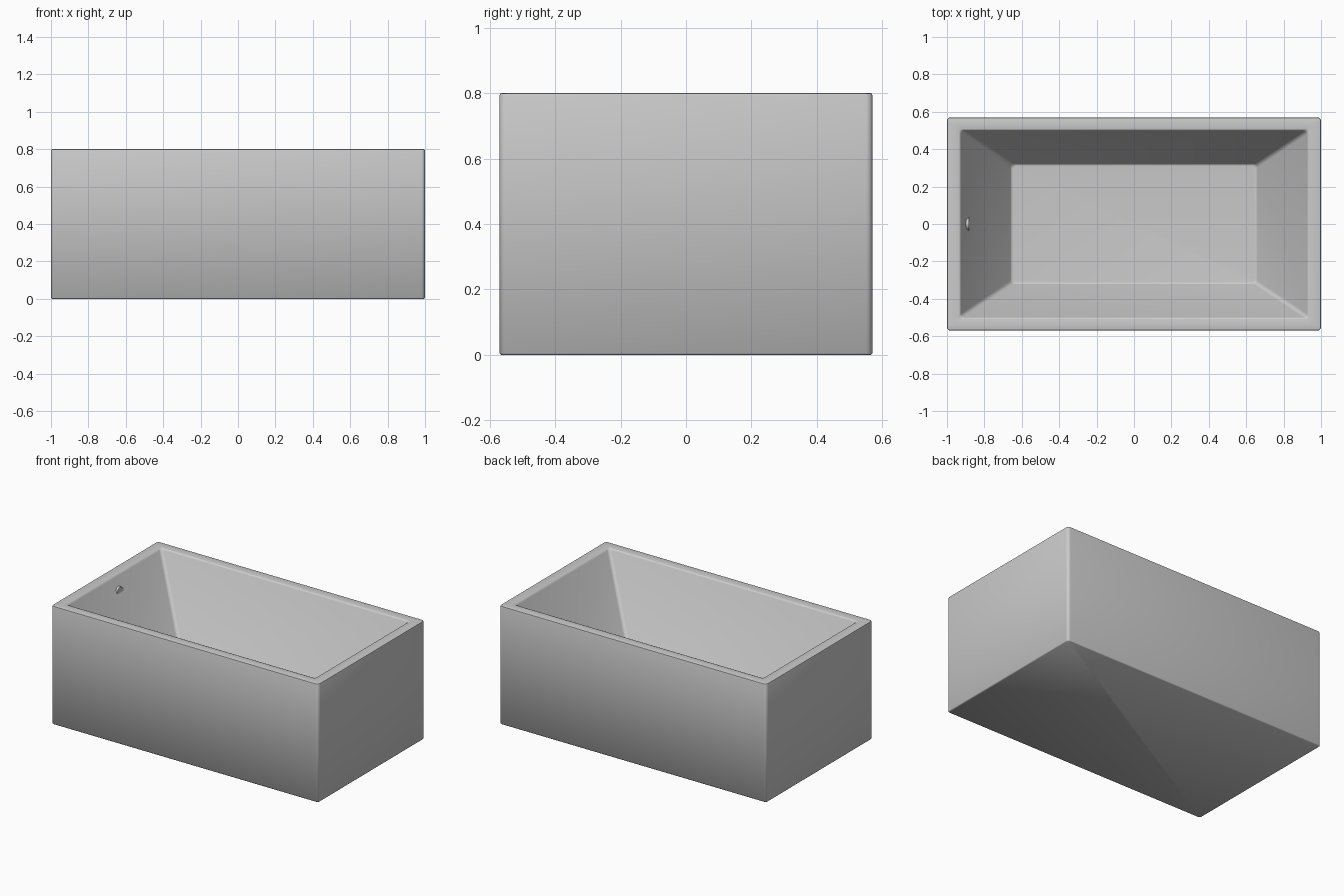
import bpy, bmesh, math

if "Cube" in bpy.data.objects:
    bpy.data.objects.remove(bpy.data.objects["Cube"])


def rounded_loop(bm, hx, hy, z, r, seg=4):
    """Ring of vertices following a rounded rectangle."""
    ring = []
    for i, (sx, sy) in enumerate([(1, 1), (-1, 1), (-1, -1), (1, -1)]):
        for k in range(seg + 1):
            a = math.pi / 2 * (i + k / seg)
            ring.append(bm.verts.new((sx * (hx - r) + r * math.cos(a),
                                      sy * (hy - r) + r * math.sin(a), z)))
    return ring


# tub: (half x, half y, z, corner radius) from underside, over the rim, to the basin floor
sections = [
    (0.995, 0.565, 0.000, 0.015),
    (1.000, 0.570, 0.005, 0.020),
    (1.000, 0.570, 0.792, 0.020),
    (0.998, 0.568, 0.798, 0.019),
    (0.992, 0.562, 0.800, 0.018),
    (0.936, 0.509, 0.800, 0.018),
    (0.930, 0.503, 0.798, 0.018),
    (0.925, 0.499, 0.790, 0.020),
    (0.660, 0.322, 0.257, 0.020),
    (0.654, 0.318, 0.251, 0.020),
    (0.645, 0.310, 0.250, 0.018),
]
bm = bmesh.new()
rings = [rounded_loop(bm, *s) for s in sections]
for a, b in zip(rings, rings[1:]):
    n = len(a)
    for i in range(n):
        bm.faces.new((a[i], a[(i + 1) % n], b[(i + 1) % n], b[i]))
bm.faces.new(rings[0][::-1])
bm.faces.new(rings[-1])
bmesh.ops.recalc_face_normals(bm, faces=bm.faces)
mesh = bpy.data.meshes.new("bathtub")
bm.to_mesh(mesh)
bm.free()
tub = bpy.data.objects.new("bathtub", mesh)
bpy.context.collection.objects.link(tub)
bpy.context.view_layer.objects.active = tub
tub.select_set(True)
bpy.ops.object.shade_smooth_by_angle(angle=math.radians(50))

# overflow cover: small disc set into the sloping end wall
bpy.ops.mesh.primitive_cylinder_add(vertices=32, radius=0.034, depth=0.03,
                                    location=(-0.896, 0, 0.705),
                                    rotation=(0, math.radians(90), 0))
bpy.context.object.name = "overflow_cover"
bpy.ops.object.shade_smooth_by_angle(angle=math.radians(30))
